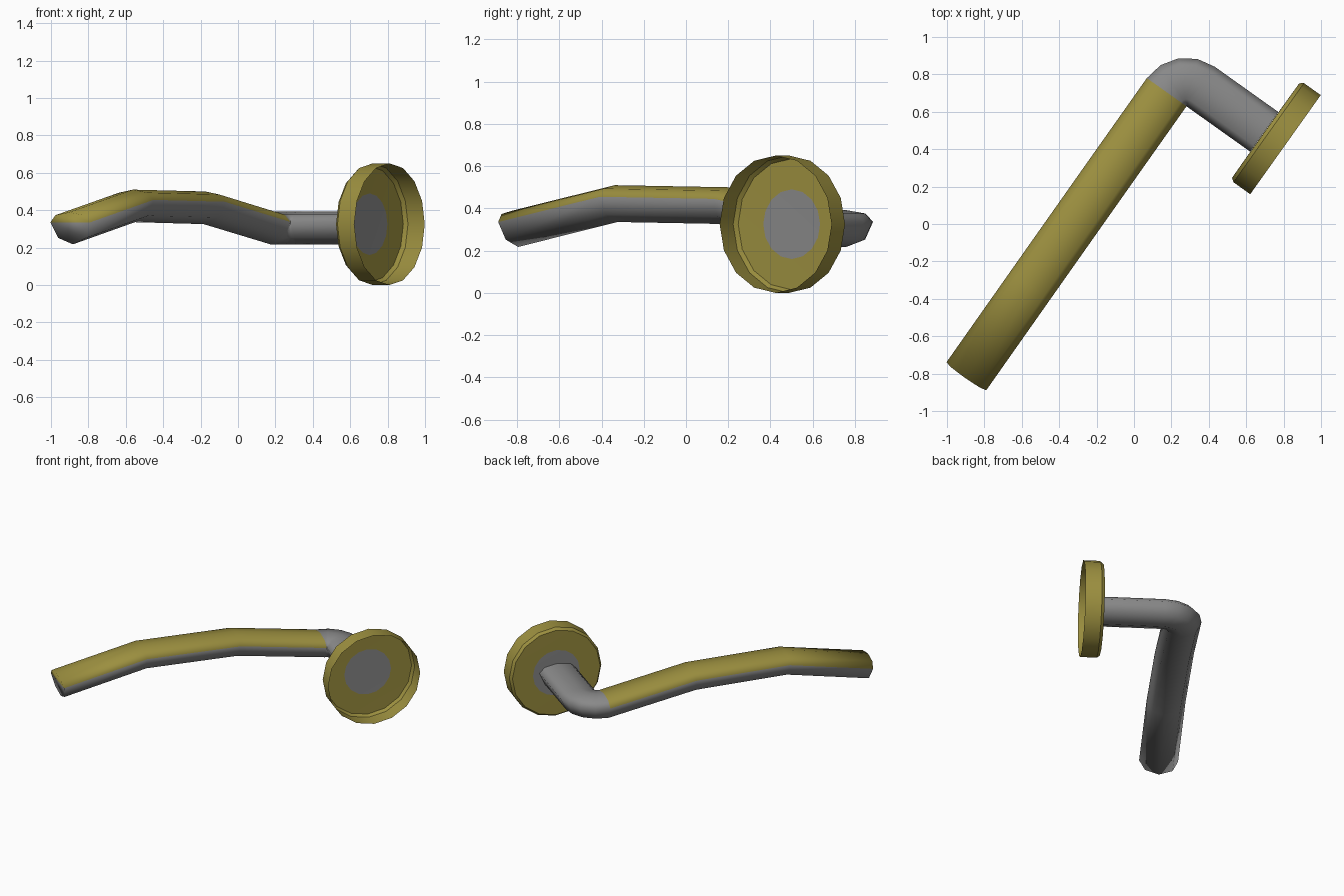
import bpy, bmesh
from math import sin, cos, pi, radians
from mathutils import Vector

if "Cube" in bpy.data.objects:
    bpy.data.objects.remove(bpy.data.objects["Cube"])

# Local frame: u = out from the rosette, w = along the lever, z = up
U = Vector((-0.815, 0.58, 0))
W = Vector((-0.58, -0.815, 0))
Z = Vector((0, 0, 1))
D = Vector((0.757, 0.462, 0))


def material(name, color):
    m = bpy.data.materials.new(name)
    m.diffuse_color = (*color, 1)
    m.use_nodes = True
    m.node_tree.nodes["Principled BSDF"].inputs["Base Color"].default_value = m.diffuse_color
    return m


steel = material("dark_grey", (0.25, 0.25, 0.25))
olive = material("olive", (0.33, 0.275, 0.05))


def pos(u, w, z):
    return D + U * u + W * w + Z * z


def finish(name, bm, angle):
    me = bpy.data.meshes.new(name)
    bmesh.ops.recalc_face_normals(bm, faces=bm.faces)
    bm.to_mesh(me)
    bm.free()
    me.materials.append(steel)
    me.materials.append(olive)
    ob = bpy.data.objects.new(name, me)
    bpy.context.collection.objects.link(ob)
    bpy.context.view_layer.objects.active = ob
    ob.select_set(True)
    bpy.ops.object.shade_smooth_by_angle(angle=radians(angle))
    ob.select_set(False)
    return ob


def bridge(bm, a, b, mats):
    n = len(a)
    for i in range(n):
        f = bm.faces.new((a[i], a[(i + 1) % n], b[(i + 1) % n], b[i]))
        f.material_index = mats[i]


# Lever: D-shaped section swept along neck, elbow and wavy grip
HW, DOME, BELLY = 0.13, 0.055, 0.12
section = [(HW * cos(k * pi / 4), (DOME if k < 4 else BELLY) * sin(k * pi / 4)) for k in range(8)]
path = [(pos(0.067, 0.01, 0.337), U)]
for k in range(5):
    a = k * pi / 8
    path.append((pos(0.485 + HW * sin(a), 0.14 - HW * cos(a), 0.337), U * cos(a) + W * sin(a)))
grip = [pos(u, w, z) for u, w, z in ((0.615, 0.14, 0.337), (0.613, 0.75, 0.445),
                                     (0.61, 1.41, 0.455), (0.607, 1.998, 0.335))]
for i in range(1, 4):
    t = (grip[i] - grip[i - 1]).normalized()
    if i < 3:
        t += (grip[i + 1] - grip[i]).normalized()
    path.append((grip[i], t.normalized()))

bm = bmesh.new()
rings = []
for p, t in path:
    side = t.cross(Z).normalized()
    up = side.cross(t).normalized()
    rings.append([bm.verts.new(p + side * s + up * h) for s, h in section])
for i in range(len(rings) - 1):
    on_grip = 1 if i >= 5 else 0
    bridge(bm, rings[i], rings[i + 1], [on_grip if k < 4 else 0 for k in range(8)])
# End cap: olive upper half, grey lower half, softly shaded
tip = rings[-1]
bm.faces.new(tip[:5]).material_index = 1
bm.faces.new(tip[4:] + tip[:1])
finish("lever", bm, 179)

# Rosette: cup open towards the door, with a grey centre plate
SIDES = 16
profile = [(-0.065, 0.325), (0.045, 0.325), (0.065, 0.31), (0.066, 0.165)]
bm = bmesh.new()
rings = []
for u, r in profile:
    rings.append([bm.verts.new(pos(u, r * sin(k * 2 * pi / SIDES), 0.325 + r * cos(k * 2 * pi / SIDES)))
                  for k in range(SIDES)])
for a, b in zip(rings, rings[1:]):
    bridge(bm, a, b, [1] * SIDES)
bm.faces.new(rings[-1])
finish("rosette", bm, 30)
